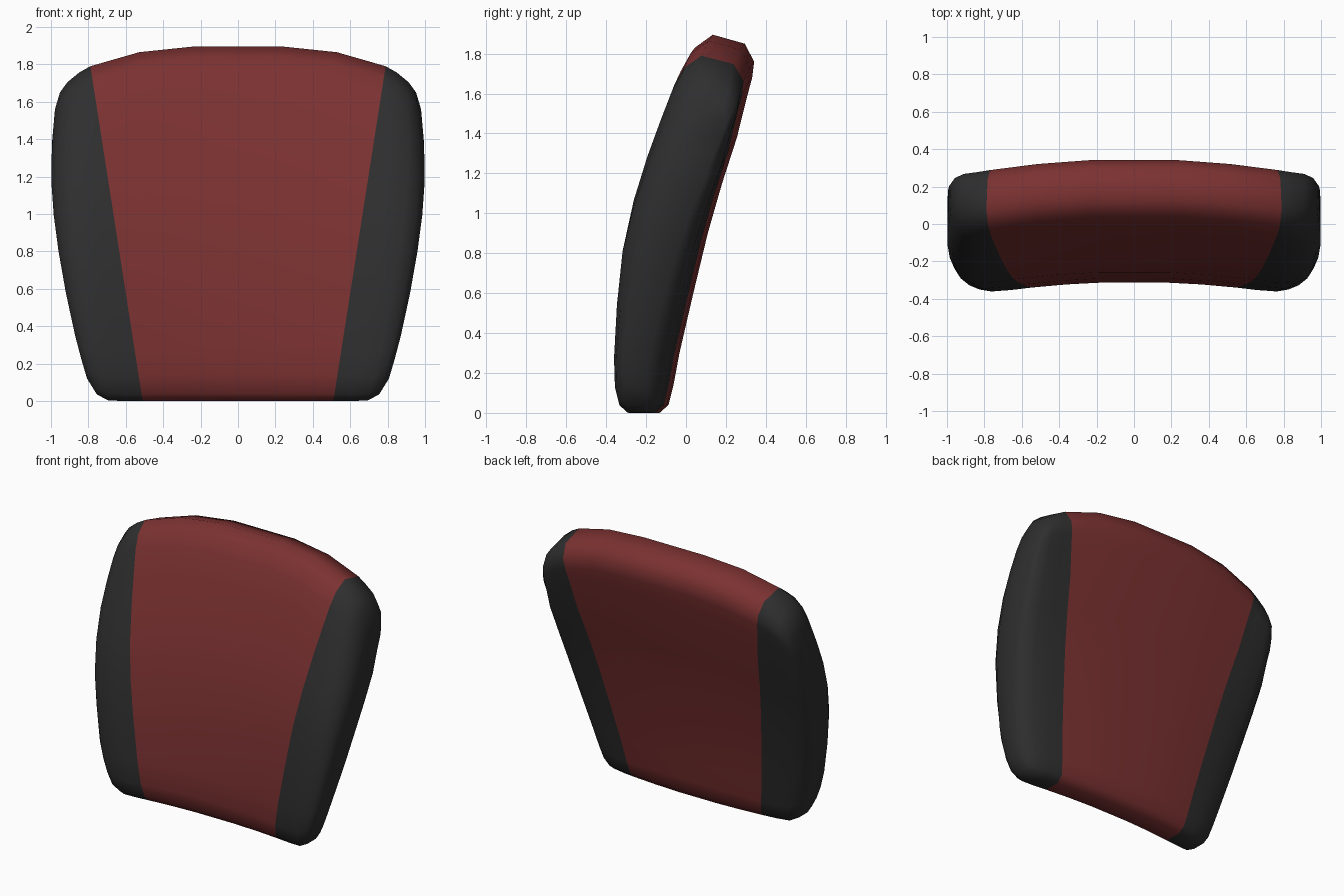
import bpy, bmesh

if "Cube" in bpy.data.objects:
    bpy.data.objects.remove(bpy.data.objects["Cube"])


def material(name, rgb):
    m = bpy.data.materials.new(name)
    m.diffuse_color = (*rgb, 1)
    m.use_nodes = True
    m.node_tree.nodes["Principled BSDF"].inputs["Base Color"].default_value = m.diffuse_color
    return m


red = material("red fabric", (0.20, 0.031, 0.031))
dark = material("charcoal fabric", (0.028, 0.028, 0.028))

# Centre side profile, bottom to top: front y, front z, back y, back z
PROFILE = [
    (-.25, 0, -.13, 0), (-.29, .04, -.085, .04), (-.31, .14, -.06, .14),
    (-.31, .3, -.03, .3), (-.288, .6, .04, .6), (-.255, .9, .113, .9),
    (-.2, 1.15, .185, 1.15), (-.13, 1.38, .26, 1.38), (-.06, 1.58, .31, 1.58),
    (0, 1.74, .337, 1.68), (.05, 1.83, .347, 1.76), (.14, 1.895, .3, 1.85),
]
TOP = 1.895

# Outer half width by height
WIDTH = [(0, .77), (.13, .81), (.3, .86), (.6, .925), (.92, .98),
         (1.2, 1.0), (1.4, .993), (1.6, .975), (1.9, .96)]

# Columns: panel fraction, bolster fraction, bottom z, top z, thickness
COLUMNS = [
    (.3, 0, 0, 1.895, 1), (.66, 0, 0, 1.865, 1), (1, 0, 0, 1.79, 1),
    (1, .35, 0, 1.757, 1), (1, .7, .003, 1.705, .95),
    (1, .9, .035, 1.65, .8), (1, 1, .12, 1.56, .52),
]


def half_width(z):
    for (z0, w0), (z1, w1) in zip(WIDTH, WIDTH[1:]):
        if z <= z1:
            return w0 + (w1 - w0) * (z - z0) / (z1 - z0)
    return WIDTH[-1][1]


def column(bm, side, panel, bolster, low, high, thick):
    """One closed side-profile loop, bent back towards the edges."""
    front, back = [], []
    for yf, zf, yb, zb in PROFILE:
        mid, half = (yf + yb) / 2, (yb - yf) / 2 * thick
        for y, z, out in ((mid - half, zf, front), (mid + half, zb, back)):
            z = low + z / TOP * (high - low)
            seam = .51 + .156 * z
            x = seam * panel + (half_width(z) - seam) * bolster
            bow = .062 * (min(x, .85) / .79) ** 2
            out.append(bm.verts.new((side * x, y - bow, z)))
    return front + back[::-1]


# Backrest cushion: loft the loops from left to right
bm = bmesh.new()
specs = [(-1, c) for c in reversed(COLUMNS)] + [(1, c) for c in COLUMNS]
loops = [column(bm, s, *c) for s, c in specs]
n = len(loops[0])
for i, (a, b) in enumerate(zip(loops, loops[1:])):
    is_bolster = i < 4 or i >= len(loops) - 5
    for j in range(n):
        k = (j + 1) % n
        f = bm.faces.new((a[j], b[j], b[k], a[k]))
        f.material_index = int(is_bolster)

# Rounded bolster ends closed with quads from front to back
for loop in (loops[0], loops[-1]):
    for j in range(n // 2 - 1):
        f = bm.faces.new((loop[j], loop[j + 1], loop[n - 2 - j], loop[n - 1 - j]))
        f.material_index = 1

bmesh.ops.recalc_face_normals(bm, faces=bm.faces)
for f in bm.faces:
    f.smooth = True
mesh = bpy.data.meshes.new("backrest_cushion")
bm.to_mesh(mesh)
bm.free()
mesh.materials.append(red)
mesh.materials.append(dark)
cushion = bpy.data.objects.new("backrest_cushion", mesh)
bpy.context.collection.objects.link(cushion)
